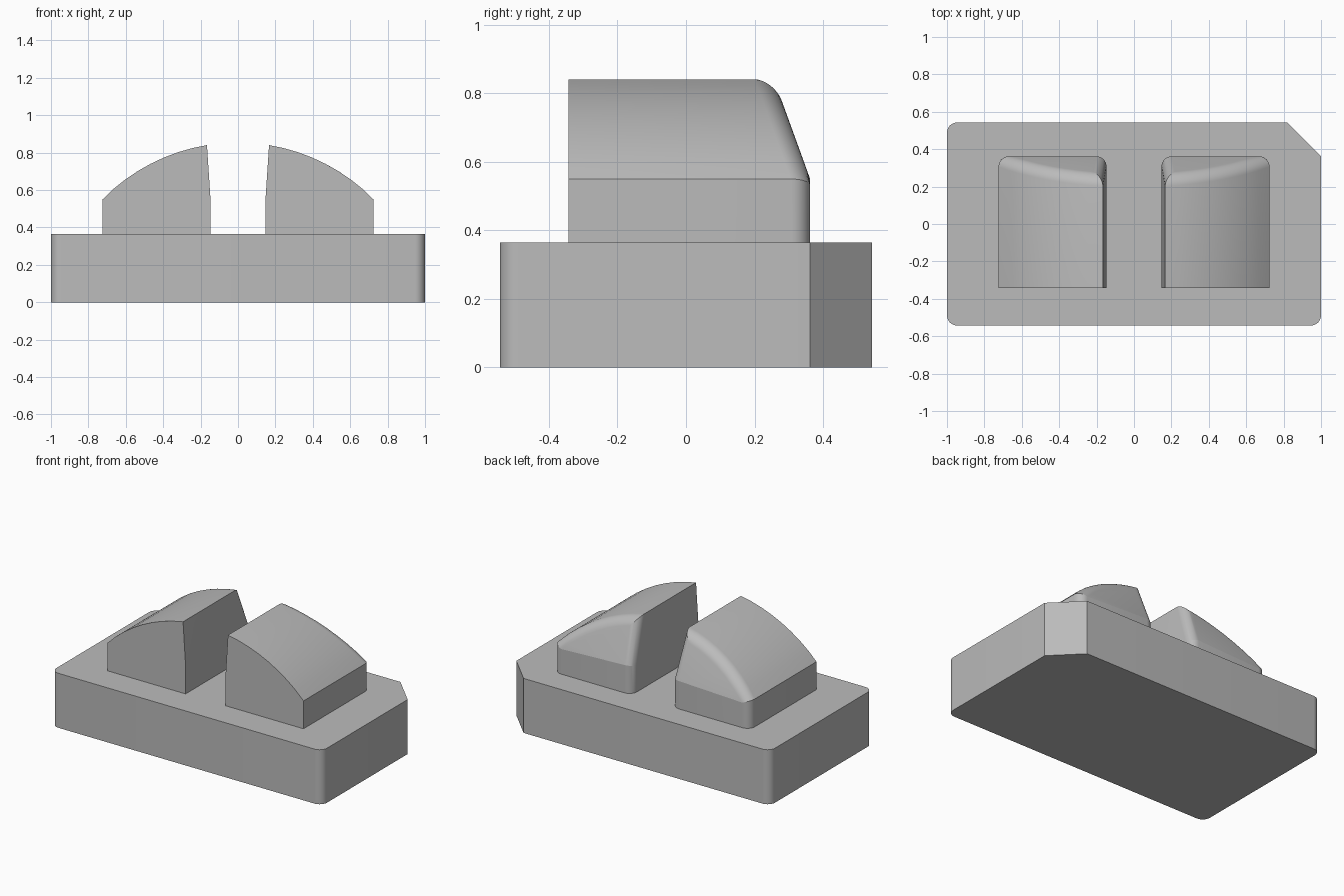
import bpy, bmesh, math

default = bpy.data.objects.get("Cube")
if default:
    bpy.data.objects.remove(default, do_unlink=True)

# Single grey material
grey = bpy.data.materials.new("plain grey")
grey.use_nodes = True
colour = (0.5, 0.5, 0.5, 1)
grey.diffuse_color = colour
grey.node_tree.nodes["Principled BSDF"].inputs["Base Color"].default_value = colour

FILLET = 0.055
BASE_TOP = 0.364
HALF_DEPTH = 0.543
CREASE = 0.55       # height where the walls start to lean
BACK = 0.362


def finish(bm, name):
    bmesh.ops.recalc_face_normals(bm, faces=bm.faces)
    mesh = bpy.data.meshes.new(name)
    bm.to_mesh(mesh)
    bm.free()
    mesh.materials.append(grey)
    obj = bpy.data.objects.new(name, mesh)
    bpy.context.collection.objects.link(obj)
    bpy.ops.object.select_all(action='DESELECT')
    obj.select_set(True)
    bpy.context.view_layer.objects.active = obj
    bpy.ops.object.shade_smooth_by_angle(angle=math.radians(15))
    return obj


def round_edges(bm, edges):
    bmesh.ops.bevel(bm, geom=edges, offset=FILLET, offset_type='OFFSET',
                    segments=8, profile=0.5, affect='EDGES')


# Base plate: three rounded corners, one cut corner at the back left
def build_base():
    bm = bmesh.new()
    outline = [(-1, -HALF_DEPTH), (1, -HALF_DEPTH), (1, BACK),
               (0.82, HALF_DEPTH), (-1, HALF_DEPTH)]
    lower = [bm.verts.new((x, y, 0)) for x, y in outline]
    upper = [bm.verts.new((x, y, BASE_TOP)) for x, y in outline]
    bm.faces.new(lower)
    bm.faces.new(upper)
    count = len(outline)
    for i in range(count):
        j = (i + 1) % count
        bm.faces.new((lower[i], lower[j], upper[j], upper[i]))
    round_edges(bm, [bm.edges.get((lower[i], upper[i])) for i in (0, 1, 4)])
    finish(bm, "base_plate")


# Domed block: arc-topped section, back leaning forward, back edges rounded
def build_block(side, name):
    inner, inner_top, outer = 0.147, 0.166, 0.724
    centre_z, radius = -0.164, 1.018
    start, end = math.asin(outer / radius), math.asin(inner_top / radius)
    steps = 8
    arc = []
    for i in range(steps + 1):
        a = start + (end - start) * i / steps
        arc.append((radius * math.sin(a), centre_z + radius * math.cos(a)))
    arc[0] = (outer, CREASE)
    section = [(inner, BASE_TOP), (outer, BASE_TOP)] + arc + [(inner, CREASE)]

    bm = bmesh.new()
    front = [bm.verts.new((side * x, -0.343, z)) for x, z in section]
    back = [bm.verts.new((side * x, BACK - max(0, z - CREASE) * 0.363, z))
            for x, z in section]
    bm.faces.new(front)
    bm.faces.new((back[0], back[1], back[2], back[-1]))
    bm.faces.new(back[2:])
    count = len(section)
    for i in range(count):
        j = (i + 1) % count
        bm.faces.new((front[i], front[j], back[j], back[i]))
    bmesh.ops.recalc_face_normals(bm, faces=bm.faces)
    rim = [e for e in bm.edges
           if all(v.co.y > 0 for v in e.verts)
           and abs(e.verts[0].co.z - e.verts[1].co.z) > 0.001]
    round_edges(bm, rim)
    finish(bm, name)


build_base()
build_block(1, "left_block")
build_block(-1, "right_block")
